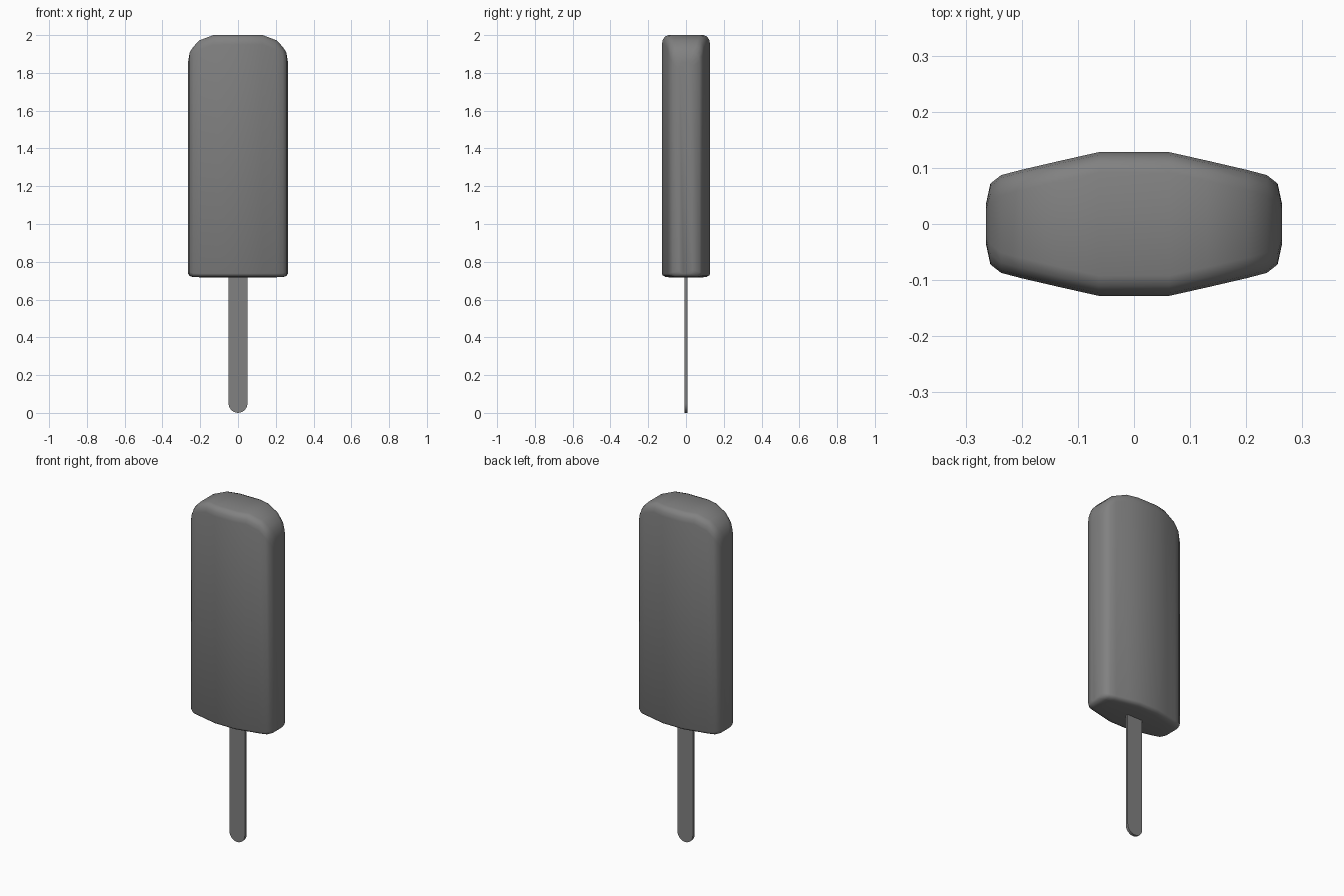
import bpy, bmesh, math

if "Cube" in bpy.data.objects:
    bpy.data.objects.remove(bpy.data.objects["Cube"])

grey = bpy.data.materials.new("dark_grey")
grey.diffuse_color = (0.22, 0.22, 0.22, 1)
grey.use_nodes = True
grey.node_tree.nodes["Principled BSDF"].inputs["Base Color"].default_value = grey.diffuse_color


def make_object(name, bm, angle):
    bmesh.ops.recalc_face_normals(bm, faces=bm.faces)
    mesh = bpy.data.meshes.new(name)
    bm.to_mesh(mesh)
    bm.free()
    mesh.materials.append(grey)
    obj = bpy.data.objects.new(name, mesh)
    bpy.context.collection.objects.link(obj)
    bpy.ops.object.select_all(action='DESELECT')
    obj.select_set(True)
    bpy.context.view_layer.objects.active = obj
    bpy.ops.object.shade_smooth_by_angle(angle=math.radians(angle))
    return obj


def section(bm, x, t, z0, z1):
    """Rounded rectangle in the y-z plane at station x."""
    r = min(0.036, t * 0.6)
    pts = []
    for sy, zc, rz, start in ((1, z1, -0.05, 0), (-1, z1, -0.05, 90),
                              (-1, z0, 0.02, 180), (1, z0, 0.02, 270)):
        for k in range(4):
            a = math.radians(start + 30 * k)
            pts.append((x, sy * (t - r) + r * math.cos(a),
                        zc + rz + abs(rz) * math.sin(a)))
    return [bm.verts.new(p) for p in pts]


# Ice bar: sections lofted sideways (x, half thickness, bottom, top)
half = [(0.063, 0.128, 0.718, 2.0), (0.13, 0.113, 0.718, 2.0),
        (0.203, 0.096, 0.718, 1.973), (0.237, 0.087, 0.719, 1.938),
        (0.256, 0.072, 0.725, 1.908), (0.264, 0.035, 0.736, 1.86)]
stations = [(-x, t, a, b) for x, t, a, b in reversed(half)] + half
bm = bmesh.new()
rings = [section(bm, *s) for s in stations]
for a, b in zip(rings, rings[1:]):
    for i in range(len(a)):
        j = (i + 1) % len(a)
        bm.faces.new((a[i], a[j], b[j], b[i]))
bm.faces.new(rings[0])
bm.faces.new(rings[-1])
make_object("ice_bar", bm, 60)

# Flat stick with a round lower end, running up into the bar
w, d, top = 0.05, 0.008, 0.8
bm = bmesh.new()
outline = [(w, top), (-w, top)]
outline += [(w * math.cos(math.pi + math.pi * k / 12),
             w + w * math.sin(math.pi + math.pi * k / 12)) for k in range(13)]
face = bm.faces.new([bm.verts.new((x, -d, z)) for x, z in outline])
out = bmesh.ops.extrude_face_region(bm, geom=[face])
bmesh.ops.translate(bm, vec=(0, 2 * d, 0),
                    verts=[v for v in out["geom"] if isinstance(v, bmesh.types.BMVert)])
make_object("stick", bm, 40)
